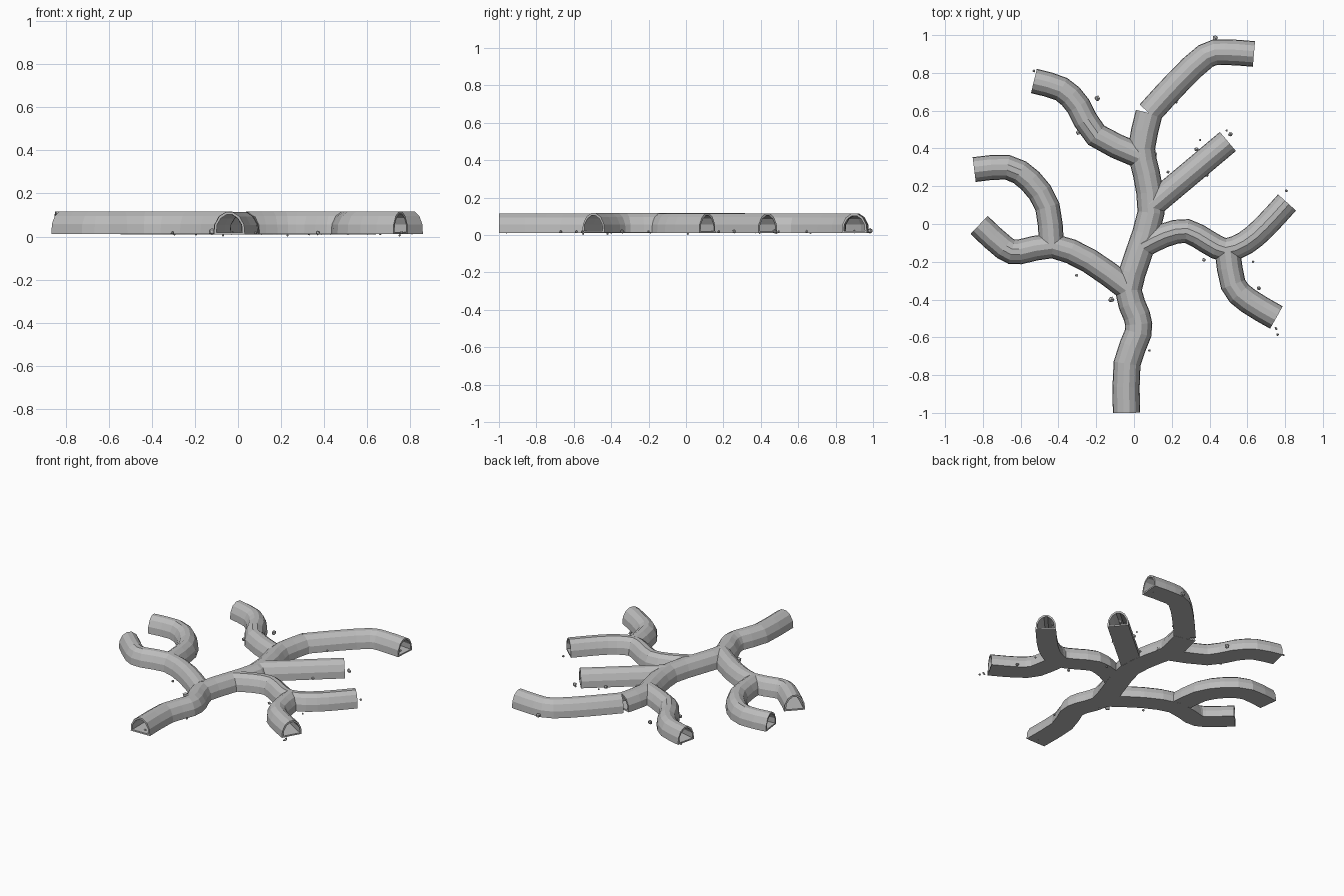
import bpy, bmesh, math, random
from mathutils import Vector

if "Cube" in bpy.data.objects:
    bpy.data.objects.remove(bpy.data.objects["Cube"])

random.seed(4)

stone = bpy.data.materials.new("stone grey")
stone.diffuse_color = (0.5, 0.5, 0.5, 1)
stone.use_nodes = True
stone.node_tree.nodes["Principled BSDF"].inputs["Base Color"].default_value = stone.diffuse_color

# Centre lines: name -> (half width, points), each starting inside its parent
PATHS = {
    "trunk": (0.072, [(-.04, -1), (-.037, -.74), (.022, -.577), (.015, -.487), (-.03, -.35),
                      (.024, -.16), (.09, .06), (.066, .265), (.04, .4), (.08, .587)]),
    "upper_right": (0.068, [(.08, .587), (.23, .75), (.38, .89), (.48, .91), (.635, .9)]),
    "upper_left": (0.066, [(.03, .36), (-.2, .47), (-.294, .624), (-.384, .714), (-.53, .757)]),
    "straight": (0.066, [(.09, .095), (.497, .437)]),
    "right": (0.064, [(.045, -.117), (.16, -.06), (.28, -.037), (.39, -.095), (.484, -.138),
                      (.59, -.1), (.69, -.016), (.81, .114)]),
    "right_fork": (0.068, [(.495, -.14), (.525, -.32), (.606, -.407), (.754, -.495)]),
    "left": (0.066, [(-.035, -.34), (-.235, -.196), (-.43, -.116), (-.606, -.148),
                     (-.685, -.127), (-.82, -.005)]),
    "left_fork": (0.066, [(-.437, -.106), (-.458, .09), (-.548, .228), (-.67, .3), (-.846, .288)]),
}

# Arch cross-sections (side factor, height): outer wall and hollow inside
OUTER = [(1, .01), (.95, .055), (.66, .094), (.22, .114)]
INNER = [(.83, .02), (.79, .055), (.54, .085), (.18, .102)]


def smooth(pts, n=2):
    """Catmull-Rom resampling of a centre line."""
    p = [Vector(q) for q in pts]
    if len(p) == 2:
        return p
    p = [2 * p[0] - p[1]] + p + [2 * p[-1] - p[-2]]
    out = []
    for i in range(1, len(p) - 2):
        a, b, c, d = p[i - 1:i + 3]
        for k in range(n):
            t = k / n
            out.append(.5 * (2 * b + (c - a) * t + (2 * a - 5 * b + 4 * c - d) * t * t
                             + (3 * b - a - 3 * c + d) * t ** 3))
    return out + [p[-2]]


def sweep(name, pts, half, section, lift, extend_start=0, extend_end=0):
    """Closed solid of the arch section along a centre line."""
    p = smooth(pts)
    d0, d1 = (p[0] - p[1]).normalized(), (p[-1] - p[-2]).normalized()
    if extend_start:
        p.insert(0, p[0] + d0 * extend_start)
    if extend_end:
        p.append(p[-1] + d1 * extend_end)
    ring = section + [(-s, z) for s, z in reversed(section)]
    bm = bmesh.new()
    rows = []
    for i, q in enumerate(p):
        t = (p[min(i + 1, len(p) - 1)] - p[max(i - 1, 0)]).normalized()
        n = Vector((t.y, -t.x))
        rows.append([bm.verts.new((q.x + n.x * s * half, q.y + n.y * s * half, z + lift))
                     for s, z in ring])
    m = len(ring)
    for a, b in zip(rows, rows[1:]):
        for j in range(m):
            k = (j + 1) % m
            bm.faces.new((a[j], a[k], b[k], b[j]))
    bm.faces.new(rows[0])
    bm.faces.new(rows[-1][::-1])
    bmesh.ops.recalc_face_normals(bm, faces=bm.faces)
    me = bpy.data.meshes.new(name)
    bm.to_mesh(me)
    bm.free()
    me.materials.append(stone)
    ob = bpy.data.objects.new(name, me)
    bpy.context.collection.objects.link(ob)
    return ob


def boolean(target, other, op):
    mod = target.modifiers.new("bool", 'BOOLEAN')
    mod.operation, mod.object, mod.solver = op, other, 'EXACT'
    bpy.context.view_layer.objects.active = target
    bpy.ops.object.modifier_apply(modifier=mod.name)
    bpy.data.objects.remove(other)


# Tunnel network: union of all arches, hollowed out, open at the tips
shells, hollows = [], []
for i, (name, (half, pts)) in enumerate(PATHS.items()):
    lift = .0004 * i
    tip = 0 if name == "trunk" else .05
    shells.append(sweep(name, pts, half, OUTER, lift))
    hollows.append(sweep(name + "_hollow", pts, half, INNER, lift,
                         .05 if name == "trunk" else 0, tip))
tunnels = shells[0]
tunnels.name = "tunnels"
for s in shells[1:]:
    boolean(tunnels, s, 'UNION')
hollow = hollows[0]
for h in hollows[1:]:
    boolean(hollow, h, 'UNION')
boolean(tunnels, hollow, 'DIFFERENCE')

# Pebbles beside the walls and at the tunnel mouths: x, y, radius
PEBBLES = [(.43, .985, .016), (-.53, .81, .008), (-.194, .665, .016), (-.294, .485, .014),
           (.108, .37, .015), (.225, .645, .008), (.51, .475, .013), (.49, .495, .007),
           (.35, .445, .007), (.33, .395, .012), (.18, .275, .009), (.385, .26, .011),
           (.807, .175, .008), (.225, .01, .007), (.37, -.19, .011), (.63, -.2, .007),
           (.66, -.34, .012), (.753, -.555, .007), (.76, -.585, .008), (-.304, -.272, .009),
           (-.12, -.4, .017), (.082, -.67, .008), (-.03, -.96, .010), (.6, .9, .010)]
bm = bmesh.new()
for x, y, r in PEBBLES:
    new = bmesh.ops.create_icosphere(bm, subdivisions=1, radius=r)["verts"]
    for v in new:
        v.co *= random.uniform(.85, 1.1)
        v.co += Vector((x, y, max(r, .012) + .006))
# smallest grit touches the ground
for x, y in ((-.07, -.42), (.23, .01), (.75, -.55)):
    new = bmesh.ops.create_icosphere(bm, subdivisions=1, radius=.006)["verts"]
    for v in new:
        v.co += Vector((x, y, .006))
me = bpy.data.meshes.new("pebbles")
bm.to_mesh(me)
bm.free()
me.materials.append(stone)
bpy.context.collection.objects.link(bpy.data.objects.new("pebbles", me))
